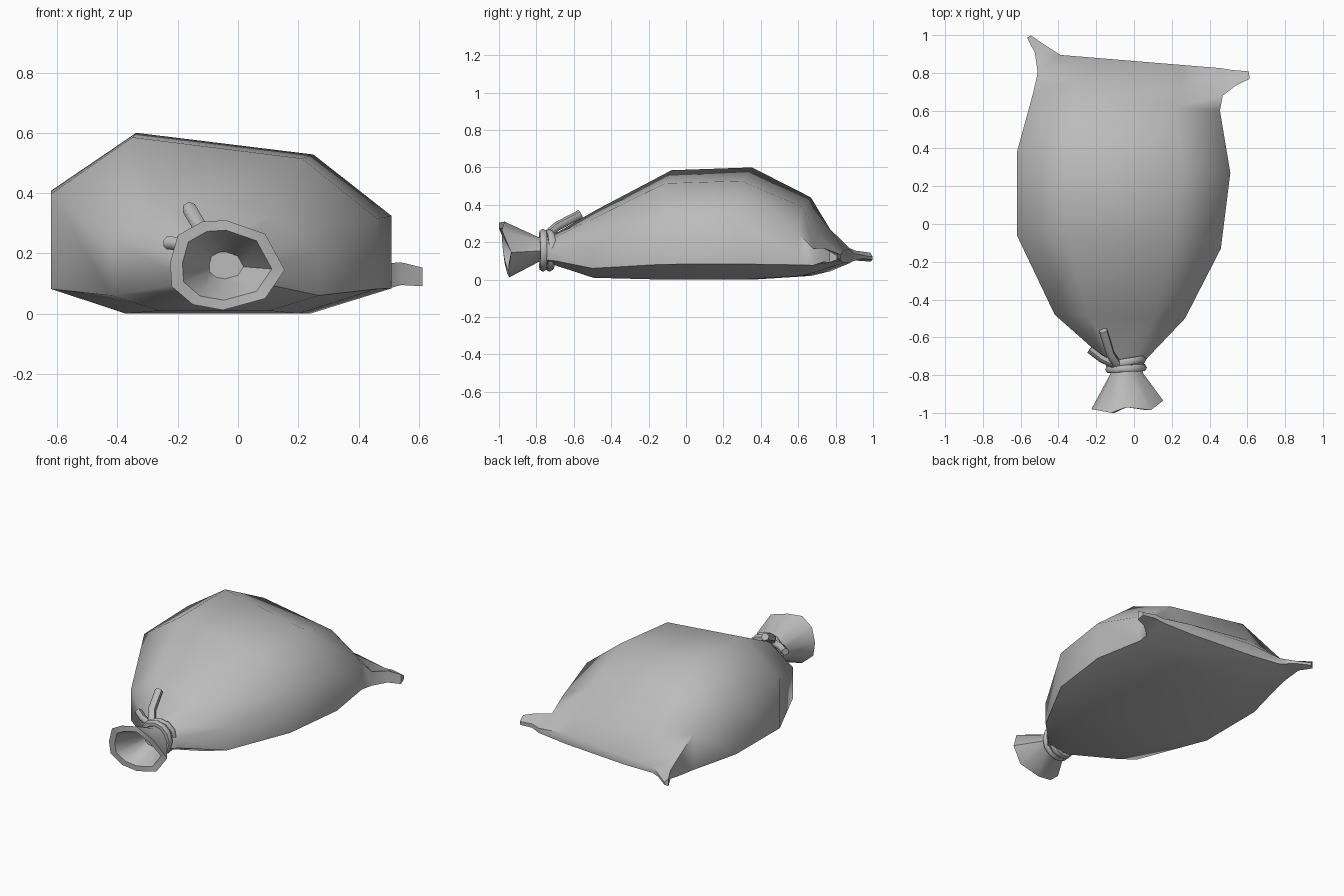
import bpy, bmesh, math
from mathutils import Vector, Matrix

if "Cube" in bpy.data.objects:
    bpy.data.objects.remove(bpy.data.objects["Cube"])

cloth = bpy.data.materials.new("grey cloth")
cloth.use_nodes = True
grey = (0.5, 0.5, 0.5, 1)
cloth.diffuse_color = grey
cloth.node_tree.nodes["Principled BSDF"].inputs["Base Color"].default_value = grey


def finish(bm, name, angle):
    """Turn a bmesh into a smooth-shaded, named object."""
    bmesh.ops.recalc_face_normals(bm, faces=bm.faces)
    mesh = bpy.data.meshes.new(name)
    bm.to_mesh(mesh)
    bm.free()
    mesh.materials.append(cloth)
    obj = bpy.data.objects.new(name, mesh)
    bpy.context.collection.objects.link(obj)
    bpy.ops.object.select_all(action='DESELECT')
    bpy.context.view_layer.objects.active = obj
    obj.select_set(True)
    bpy.ops.object.shade_smooth_by_angle(angle=math.radians(angle))
    return obj


def loft(bm, rings, closed=False):
    """Skin a list of point rings; returns the side faces row by row."""
    rows = [[bm.verts.new(p) for p in ring] for ring in rings]
    count = len(rows[0])
    pairs = list(zip(rows, rows[1:]))
    if closed:
        pairs.append((rows[-1], rows[0]))
    else:
        bm.faces.new(rows[0])
        bm.faces.new(rows[-1])
    return [[bm.faces.new((a[i], a[(i + 1) % count], b[(i + 1) % count], b[i]))
             for i in range(count)] for a, b in pairs]


def pull(bm, face, centre, width, height, direction):
    """Extrude a face into a narrower section facing a given direction."""
    new = bmesh.ops.extrude_discrete_faces(bm, faces=[face])["faces"][0]
    old = new.calc_center_median()
    side = Vector(direction).cross((0, 0, 1)).normalized()
    offsets = [(v, v.co - old) for v in new.verts]
    spread = max(abs(d.dot(side)) for v, d in offsets)
    tall = max(abs(d.z) for v, d in offsets)
    for v, d in offsets:
        v.co = (Vector(centre) + side * width * d.dot(side) / spread
                + Vector((0, 0, height * d.z / tall)))
    return new


# Sack body: one lopsided eight-sided section, resized along its length
section = [(0, .14), (0, .68), (.25, 1), (.77, .88),
           (1, .54), (1, .14), (.76, 0), (.23, 0)]
# left-edge y, right-edge y, x range, z range
stations = [(-.76, -.76, -.12, .04, .085, .23),
            (-.71, -.71, -.16, .07, .08, .24),
            (-.48, -.5, -.42, .27, .01, .37),
            (-.06, -.13, -.62, .46, 0, .585),
            (.38, .27, -.62, .51, 0, .6),
            (.69, .6, -.535, .455, .02, .44),
            (.8, .68, -.51, .47, .045, .27),
            (.895, .825, -.39, .46, .09, .165)]
rings = [[(x0 + u * (x1 - x0), ya + u * (yb - ya), z0 + w * (z1 - z0))
          for u, w in section] for ya, yb, x0, x1, z0, z1 in stations]
body = bmesh.new()
sides = loft(body, rings)

# Corner ears pulled out of the last row of side faces
ear = pull(body, sides[-1][0], (-.495, .925, .125), .035, .03, (-.5, .8, 0))
pull(body, ear, (-.556, .992, .117), .012, .027, (-.5, .8, 0))
ear = pull(body, sides[-1][4], (.53, .775, .13), .042, .04, (1, .3, 0))
pull(body, ear, (.61, .788, .12), .02, .033, (1, .1, 0))
finish(body, "sack_body", 60)

# Flared mouth with a flat rim and a hollow inside
rim = [Vector(p) for p in (
    (-.225, -.98, .17), (-.2, -.985, .26), (-.12, -1, .305), (-.04, -.97, .31),
    (.09, -.985, .265), (.155, -.935, .145), (.09, -.95, .05),
    (-.05, -.945, .012), (-.15, -.955, .03), (-.22, -.97, .09))]
centre = Vector((-.04, 0, .16))


def scaled(factor, y=None):
    out = []
    for p in rim:
        q = centre + (p - centre) * factor
        q.y = p.y if y is None else y
        out.append(q)
    return out


mouth = bmesh.new()
loft(mouth, [scaled(.45, -.72), scaled(.45, -.79), scaled(1),
             scaled(.78), scaled(.3, -.8)])
finish(mouth, "sack_mouth", 50)


def tube(name, points, radius, closed=False, sides=6):
    """Rope strand following a path."""
    path = [Vector(p) for p in points]
    last = len(path) - 1
    rings = []
    for i, p in enumerate(path):
        if closed:
            t = path[(i + 1) % len(path)] - path[i - 1]
        else:
            t = path[min(i + 1, last)] - path[max(i - 1, 0)]
        frame = t.normalized()
        ref = Vector((0, 1, 0)) if closed else Vector((1, 0, 0))
        a = frame.cross(ref).normalized()
        b = frame.cross(a)
        turn = [math.tau * k / sides for k in range(sides)]
        rings.append([p + radius * (a * math.cos(t) + b * math.sin(t)) for t in turn])
    bm = bmesh.new()
    loft(bm, rings, closed)
    return finish(bm, name, 60)


# Tie: two tilted rope loops round the neck and two loose ends
for name, y, lean in (("tie_front", -.765, .05), ("tie_back", -.73, .18)):
    tilt = Matrix.Rotation(lean, 3, 'Z')
    ring = [Vector((-.042, y, .157)) + tilt @ Vector(
        (.09 * math.cos(a), 0, .094 * math.sin(a)))
        for a in (math.tau * k / 12 for k in range(12))]
    tube(name, ring, .021, closed=True)
tube("tie_long_end", [(-.09, -.74, .24), (-.125, -.69, .285), (-.163, -.565, .35)], .024)
tube("tie_short_end", [(-.1, -.745, .225), (-.17, -.715, .23), (-.235, -.665, .235)], .022)
